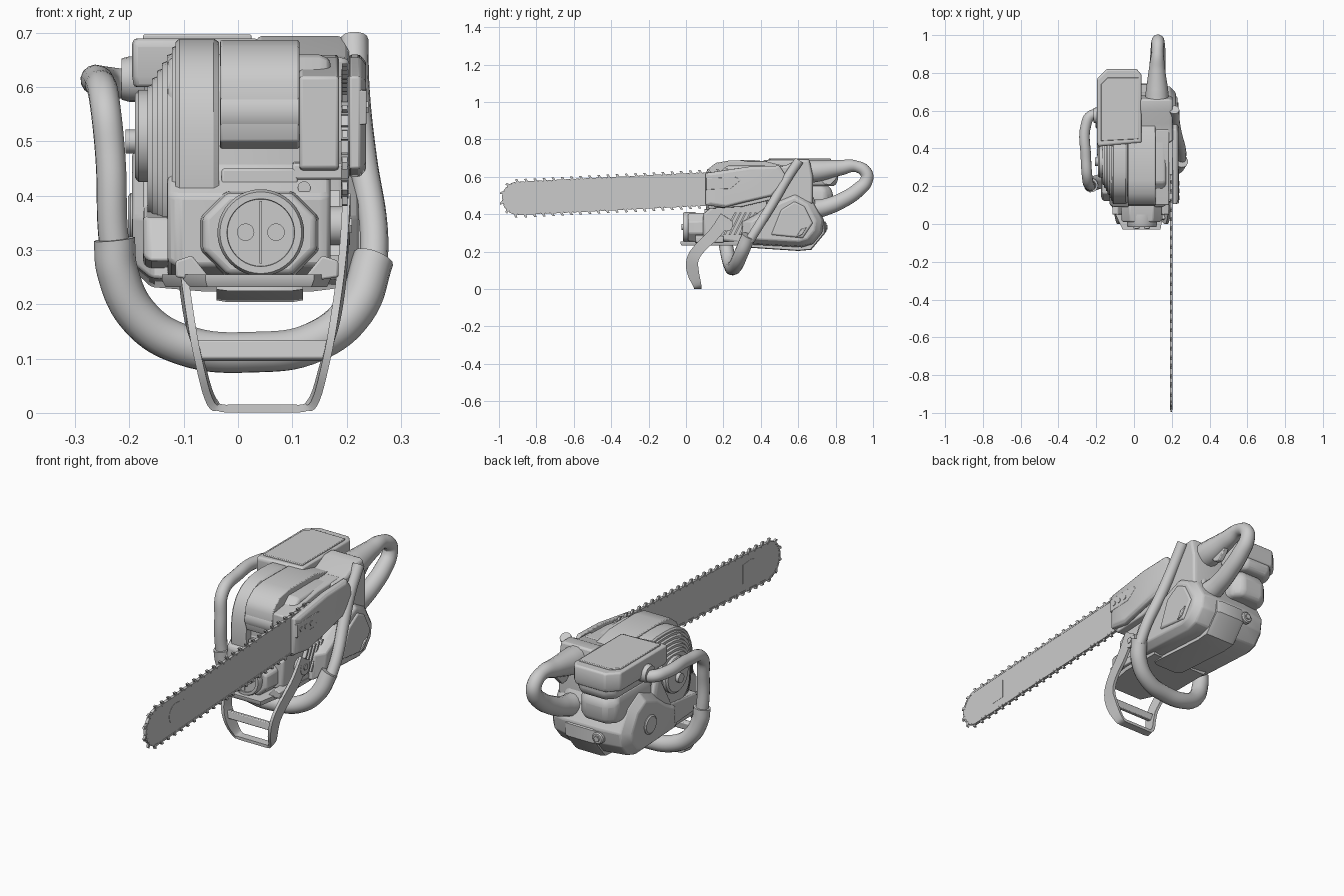
import bpy, bmesh, math
from mathutils import Vector, Matrix


def finish(name, bm, bevel=0, seg=2):
    bmesh.ops.recalc_face_normals(bm, faces=bm.faces[:])
    me = bpy.data.meshes.new(name)
    bm.to_mesh(me)
    bm.free()
    ob = bpy.data.objects.new(name, me)
    bpy.context.collection.objects.link(ob)
    if bevel:
        m = ob.modifiers.new("bevel", 'BEVEL')
        m.width, m.segments, m.limit_method = bevel, seg, 'ANGLE'


def skin(name, bm, rings, bevel=0, seg=2):
    n = len(rings[0])
    for r, q in zip(rings, rings[1:]):
        for i in range(n):
            bm.faces.new((r[i], r[(i + 1) % n], q[(i + 1) % n], q[i]))
    bm.faces.new(rings[0])
    bm.faces.new(rings[-1])
    finish(name, bm, bevel, seg)


def loft(name, axis, pts, layers, bevel=0, seg=2, centre=None):
    """Stack copies of a 2D profile along an axis; layers are (position, scale)."""
    bm = bmesh.new()
    c = Vector(centre) if centre else sum((Vector(p) for p in pts), Vector((0, 0))) / len(pts)
    rings = []
    for d, s in layers:
        sp = [c + (Vector(p) - c) * s for p in pts]
        rings.append([bm.verts.new({'x': (d, a, b), 'y': (a, d, b), 'z': (a, b, d)}[axis]) for a, b in sp])
    skin(name, bm, rings, bevel, seg)


def circle(a, b, r, n=32):
    return [(a + r * math.cos(2 * math.pi * i / n), b + r * math.sin(2 * math.pi * i / n)) for i in range(n)]


def rect(a0, a1, b0, b1, c=0.0):
    if not c:
        return [(a0, b0), (a1, b0), (a1, b1), (a0, b1)]
    return [(a0 + c, b0), (a1 - c, b0), (a1, b0 + c), (a1, b1 - c), (a1 - c, b1), (a0 + c, b1), (a0, b1 - c), (a0, b0 + c)]


def tube(name, path, depth, radii=None):
    cu = bpy.data.curves.new(name, 'CURVE')
    cu.dimensions, cu.bevel_depth, cu.bevel_resolution = '3D', depth, 5
    cu.use_fill_caps, cu.resolution_u = True, 8
    sp = cu.splines.new('BEZIER')
    sp.bezier_points.add(len(path) - 1)
    for i, b in enumerate(sp.bezier_points):
        b.co, b.handle_left_type, b.handle_right_type = path[i], 'AUTO', 'AUTO'
        b.radius = radii[i] if radii else 1
    ob = bpy.data.objects.new(name, cu)
    bpy.context.collection.objects.link(ob)
    bpy.ops.object.select_all(action='DESELECT')
    ob.select_set(True)
    bpy.context.view_layer.objects.active = ob
    bpy.ops.object.convert(target='MESH')


# guide bar
SL = math.atan(0.05)
NOSE, R, LEN = Vector((-0.895, 0.485)), 0.085, 1.15
U, V = Vector((math.cos(SL), math.sin(SL))), Vector((-math.sin(SL), math.cos(SL)))
arc = [NOSE + R * (math.cos(t) * U + math.sin(t) * V) for t in [math.pi / 2 + math.pi * i / 20 for i in range(21)]]
loft("guide_bar", 'x', [NOSE + LEN * U + R * V] + arc + [NOSE + LEN * U - R * V], [(0.191, 1), (0.203, 1)])
loft("bar_nose_plate", 'x', [(-0.7, 0.45), (-0.7, 0.54)] + circle(-0.76, 0.495, 0.05, 24)[6:19], [(0.19, 1), (0.204, 1)])

# saw chain: low links all round the bar, a raked cutter on every second one
bm = bmesh.new()
half, step = math.pi * R, 0.0245
for i in range(int((2 * LEN + half) / step)):
    s = i * step
    if s < LEN:
        p, t = NOSE + (LEN - s) * U + R * V, -U
    elif s < LEN + half:
        a = math.pi / 2 + (s - LEN) / R
        p, t = NOSE + R * (math.cos(a) * U + math.sin(a) * V), -math.sin(a) * U + math.cos(a) * V
    else:
        p, t = NOSE + (s - LEN - half) * U - R * V, U
    n = Vector((t.y, -t.x))
    def place(q, size):
        m = Matrix(((1, 0, 0, 0.197), (0, t.x, n.x, q.x), (0, t.y, n.y, q.y), (0, 0, 0, 1)))
        return bmesh.ops.create_cube(bm, size=1, matrix=m @ Matrix.Diagonal((*size, 1)))['verts']
    place(p, (0.014, 0.023, 0.009))
    if i % 2:
        for v in place(p + 0.011 * n, (0.01, 0.013, 0.014)):
            if (Vector(v.co.yz) - p).dot(n) > 0.011:
                v.co.y += 0.007 * t.x
                v.co.z += 0.007 * t.y
finish("saw_chain", bm)

# crankcase and cylinder shroud
loft("crankcase", 'x', [(0.09, 0.27), (0.3, 0.24), (0.66, 0.26), (0.7, 0.45), (0.62, 0.62), (0.42, 0.66),
     (0.22, 0.66), (0.15, 0.6), (0.15, 0.45), (0.09, 0.4)], [(-0.13, 0.95), (-0.11, 1), (0.15, 1), (0.17, 0.96)], 0.008)
shroud = [(0.11, 0.5), (0.1, 0.53), (0.1, 0.61), (0.115, 0.64), (0.16, 0.675), (0.23, 0.687), (0.42, 0.685),
          (0.52, 0.66), (0.52, 0.5), (0.2, 0.47)]
loft("cylinder_shroud", 'x', shroud, [(-0.033, 1), (0.113, 1)], 0.004)
loft("shroud_roll", 'x', circle(0.15, 0.555, 0.055), [(-0.032, 1), (0.112, 1)])
loft("shroud_lower_panel", 'x', rect(0.12, 0.3, 0.39, 0.45), [(-0.03, 1), (0.11, 1)], 0.004)

# fan housing and stepped recoil starter on the left
fan = [[c + 0.225 * math.copysign(abs(f(2 * math.pi * i / 48)) ** 0.75, f(2 * math.pi * i / 48))
        for c, f in ((0.33, math.cos), (0.465, math.sin))] for i in range(48)]
loft("fan_housing", 'x', fan, [(-0.115, 0.97), (-0.108, 1), (-0.045, 1), (-0.035, 0.97)])
steps = []
for i in range(6):
    x, s = -0.113 - 0.009 * i, 0.93 - 0.075 * i
    steps += [(x, s), (x - 0.009, s - 0.02)]
loft("starter_louvres", 'x', fan, steps, centre=(0.33, 0.5))
loft("starter_cap", 'x', circle(0.33, 0.51, 0.085, 24), [(-0.15, 1), (-0.183, 1), (-0.19, 0.9)])
loft("starter_bolt", 'x', circle(0.33, 0.5, 0.022, 16), [(-0.18, 1), (-0.207, 1)])
loft("left_side_frame", 'x', [(0.12, 0.28), (0.4, 0.26), (0.5, 0.42), (0.46, 0.56), (0.36, 0.38), (0.16, 0.36)],
     [(-0.175, 0.9), (-0.165, 1), (-0.1, 1)], 0.006)

# clutch cover on the right, with recessed nut panel
cover = [(0.1, 0.45), (0.1, 0.62), (0.34, 0.655), (0.5, 0.66), (0.55, 0.58), (0.47, 0.5), (0.3, 0.46), (0.2, 0.435)]
loft("clutch_cover_base", 'x', cover, [(0.113, 1), (0.186, 1)], 0.006)
loft("clutch_cover", 'x', [(max(y, 0.105), z) for y, z in cover], [(0.205, 1), (0.225, 1), (0.236, 0.88)], 0.004)
loft("clutch_cover_core", 'x', rect(0.13, 0.5, 0.5, 0.62), [(0.16, 1), (0.22, 1)])
loft("bar_nut_panel", 'x', [(0.105, 0.53), (0.105, 0.595), (0.27, 0.6), (0.3, 0.585), (0.24, 0.535)], [(0.22, 1), (0.237, 0.95)], 0.002)
for i, y in enumerate((0.14, 0.175, 0.215)):
    loft(f"bar_nut_{i}", 'x', circle(y, 0.563, 0.012, 6), [(0.23, 1), (0.24, 1)])
loft("cover_diagonal_rib", 'x', [(0.12, 0.43), (0.3, 0.44), (0.47, 0.48), (0.62, 0.67), (0.56, 0.67), (0.44, 0.52), (0.3, 0.475), (0.12, 0.46)],
     [(0.1, 1), (0.205, 1)], 0.005)
loft("shroud_post", 'y', circle(0.122, 0.415, 0.012, 12), [(0.1, 1), (0.2, 1)])

# cooling fins, right side
for i in range(7):
    y = 0.2 + 0.027 * i
    loft(f"cooling_fin_{i}", 'x', [(y, 0.29), (y + 0.011, 0.29), (y + 0.071, 0.41), (y + 0.06, 0.41)], [(0.1, 1), (0.188, 1)])

# top lid and filter housing at the rear left
loft("lid", 'z', [(-0.19, 0.41), (0.04, 0.43), (0.04, 0.79), (0.015, 0.82), (-0.145, 0.82), (-0.195, 0.77), (-0.195, 0.43)],
     [(0.6, 0.97), (0.62, 1), (0.68, 1), (0.69, 0.97)], 0.008)
loft("lid_panel", 'z', [(-0.175, 0.44), (0.025, 0.45), (0.025, 0.775), (-0.14, 0.775), (-0.175, 0.74)], [(0.68, 1), (0.697, 1)], 0.003)
loft("filter_housing", 'z', rect(-0.175, 0.035, 0.45, 0.815, 0.04), [(0.55, 0.88), (0.575, 0.98), (0.62, 0.99)], 0.012, 3)
loft("filter_base", 'z', rect(-0.16, 0.035, 0.45, 0.785, 0.04), [(0.42, 0.9), (0.45, 1), (0.52, 1), (0.555, 0.86)], 0.015, 3)
loft("handle_mount", 'x', [(0.43, 0.45), (0.43, 0.655), (0.53, 0.66), (0.6, 0.694), (0.66, 0.694), (0.68, 0.6), (0.68, 0.45)],
     [(0.035, 1), (0.185, 1), (0.205, 0.93)], 0.008)

# fuel tank body, centre keel, side cover and rear knob
tank = [(0.28, 0.24), (0.62, 0.222), (0.68, 0.24), (0.73, 0.3), (0.74, 0.37), (0.68, 0.48), (0.59, 0.53), (0.47, 0.48), (0.38, 0.41), (0.29, 0.36)]
loft("tank_body", 'x', tank, [(-0.195, 0.7), (-0.16, 0.93), (-0.06, 0.99), (0.135, 0.99), (0.19, 0.94), (0.222, 0.76)], 0.006)
loft("tank_keel", 'x', [(0.28, 0.225), (0.6, 0.204), (0.67, 0.21), (0.745, 0.3), (0.745, 0.36), (0.6, 0.42), (0.3, 0.32)],
     [(-0.04, 0.96), (-0.02, 1), (0.1, 1), (0.12, 0.96)])
loft("tank_side_cover", 'x', [(0.44, 0.28), (0.63, 0.26), (0.69, 0.35), (0.64, 0.45), (0.58, 0.48), (0.5, 0.43)], [(0.2, 1), (0.23, 0.85)], 0.005)
loft("side_latch", 'x', [(0.59, 0.28), (0.62, 0.29), (0.645, 0.33), (0.615, 0.32)], [(0.22, 1), (0.236, 1)], 0.003)
loft("oil_cap", 'x', circle(0.55, 0.36, 0.045, 20), [(-0.17, 1), (-0.198, 1), (-0.203, 0.85)])
loft("rear_knob", 'y', circle(-0.055, 0.33, 0.028, 20), [(0.69, 1), (0.745, 1), (0.75, 0.8)])
loft("rear_knob_screw", 'y', circle(-0.055, 0.33, 0.014, 6), [(0.74, 1), (0.757, 1)])
loft("underplate", 'z', [(-0.06, -0.03), (0.14, -0.03), (0.17, 0.14), (0.17, 0.35), (-0.14, 0.35), (-0.14, 0.14)], [(0.232, 0.96), (0.245, 1), (0.255, 1)])

# front muffler
hexa = [(-0.065, 0.3), (-0.02, 0.255), (0.1, 0.255), (0.145, 0.3), (0.145, 0.36), (0.1, 0.405), (-0.02, 0.405), (-0.065, 0.36)]
loft("muffler_body", 'y', hexa, [(0.01, 0.94), (0.02, 1), (0.12, 1.05)], 0.006)
loft("muffler_can", 'y', circle(0.042, 0.332, 0.08, 40), [(0.05, 1), (-0.005, 1), (-0.016, 0.94), (-0.016, 0.78), (-0.01, 0.77)])
loft("muffler_seam", 'z', rect(0.04, 0.044, -0.014, 0.0), [(0.275, 1), (0.39, 1)])
for side in (-1, 1):
    x = 0.042 + 0.028 * side
    loft("muffler_screw", 'y', circle(x, 0.333, 0.016, 20), [(0.0, 1), (-0.024, 1)])
    loft("muffler_screw_slot", 'y', rect(x - 0.01, x + 0.01, 0.331, 0.335), [(-0.02, 1), (-0.026, 1)])
    loft("front_strut", 'y', [(0.035 + side * a, b) for a, b in ((0.08, 0.24), (0.15, 0.25), (0.15, 0.28), (0.12, 0.29))], [(0.05, 1), (0.2, 1)], 0.004)

# front hand guard: ribbon bent into a loop, half path (x, y, z, half width) mirrored
hp = [(0.155, 0.215, 0.385, 0.035), (0.15, 0.15, 0.29, 0.032), (0.143, 0.075, 0.225, 0.03), (0.132, 0.03, 0.16, 0.032),
      (0.115, 0.035, 0.09, 0.033), (0.097, 0.06, 0.022, 0.022), (0.08, 0.063, 0.008, 0.02), (0.05, 0.064, 0.008, 0.02)]
path = [Vector((0.045 + s * x, y, z, w)) for s, h in ((-1, hp), (1, hp[::-1])) for x, y, z, w in h]
for _ in range(2):  # corner cutting
    path = path[:1] + [a.lerp(b, f) for a, b in zip(path, path[1:]) for f in (0.25, 0.75)] + path[-1:]
bm = bmesh.new()
rings = []
for i, q in enumerate(path):
    tan = (path[min(i + 1, len(path) - 1)].xyz - path[max(i - 1, 0)].xyz).normalized()
    wide = Vector((1, 0, 0)).cross(tan)
    wide = wide.normalized() if wide.length > 0.5 else Vector((0, 1, 0))
    wide = wide if wide.y > 0 else -wide
    thin = tan.cross(wide).normalized() * 0.007
    rings.append([bm.verts.new(q.xyz + a * q.w * wide + b * thin) for a, b in ((-1, -1), (1, -1), (1, 1), (-1, 1))])
skin("hand_guard", bm, rings)
loft("hand_guard_crossbar", 'x', [(0.02, 0.1), (0.045, 0.095), (0.05, 0.13), (0.025, 0.135)], [(-0.077, 1), (0.165, 1)], 0.004)
loft("guard_pivot", 'x', circle(0.215, 0.345, 0.036, 24), [(0.17, 1), (0.206, 1)])
loft("guard_pivot_bolt", 'x', circle(0.215, 0.345, 0.015, 6), [(0.2, 1), (0.21, 1)])

# wrap-around front handle with thicker grip
tube("wrap_handle", [(-0.17, 0.57, 0.6), (-0.225, 0.575, 0.608), (-0.255, 0.52, 0.612), (-0.255, 0.36, 0.608), (-0.246, 0.235, 0.575),
     (-0.235, 0.205, 0.47), (-0.228, 0.205, 0.31), (-0.21, 0.215, 0.22)], 0.028)
tube("wrap_handle_right", [(0.25, 0.34, 0.26), (0.25, 0.39, 0.34), (0.23, 0.47, 0.47), (0.217, 0.54, 0.59), (0.214, 0.605, 0.688)], 0.026)
tube("wrap_grip", [(-0.228, 0.205, 0.32), (-0.222, 0.21, 0.26), (-0.18, 0.225, 0.175), (-0.1, 0.24, 0.125), (0.03, 0.25, 0.112),
     (0.14, 0.268, 0.13), (0.215, 0.295, 0.19), (0.25, 0.335, 0.285)], 0.038)
loft("handle_clamp", 'x', circle(0.575, 0.615, 0.042, 20), [(-0.215, 0.9), (-0.2, 1), (-0.17, 1)])

# rear handle loop with trigger
tube("rear_handle", [(0.122, 0.6, 0.625), (0.122, 0.7, 0.632), (0.122, 0.82, 0.648), (0.125, 0.91, 0.656), (0.127, 0.964, 0.62), (0.127, 0.964, 0.58),
     (0.127, 0.92, 0.53), (0.124, 0.84, 0.477), (0.12, 0.75, 0.44), (0.12, 0.66, 0.42)], 0.04, [1.7, 1.5, 1.08, 0.78, 0.84, 0.88, 0.98, 1.05, 1.15, 1.4])
loft("throttle_trigger", 'x', [(0.7, 0.6), (0.82, 0.62), (0.8, 0.585), (0.77, 0.555), (0.74, 0.56)], [(0.11, 1), (0.135, 1)], 0.004)

# smooth shading with crisp edges
bpy.ops.object.select_all(action='SELECT')
bpy.context.view_layer.objects.active = bpy.data.objects["crankcase"]
bpy.ops.object.shade_smooth_by_angle(angle=math.radians(32))
